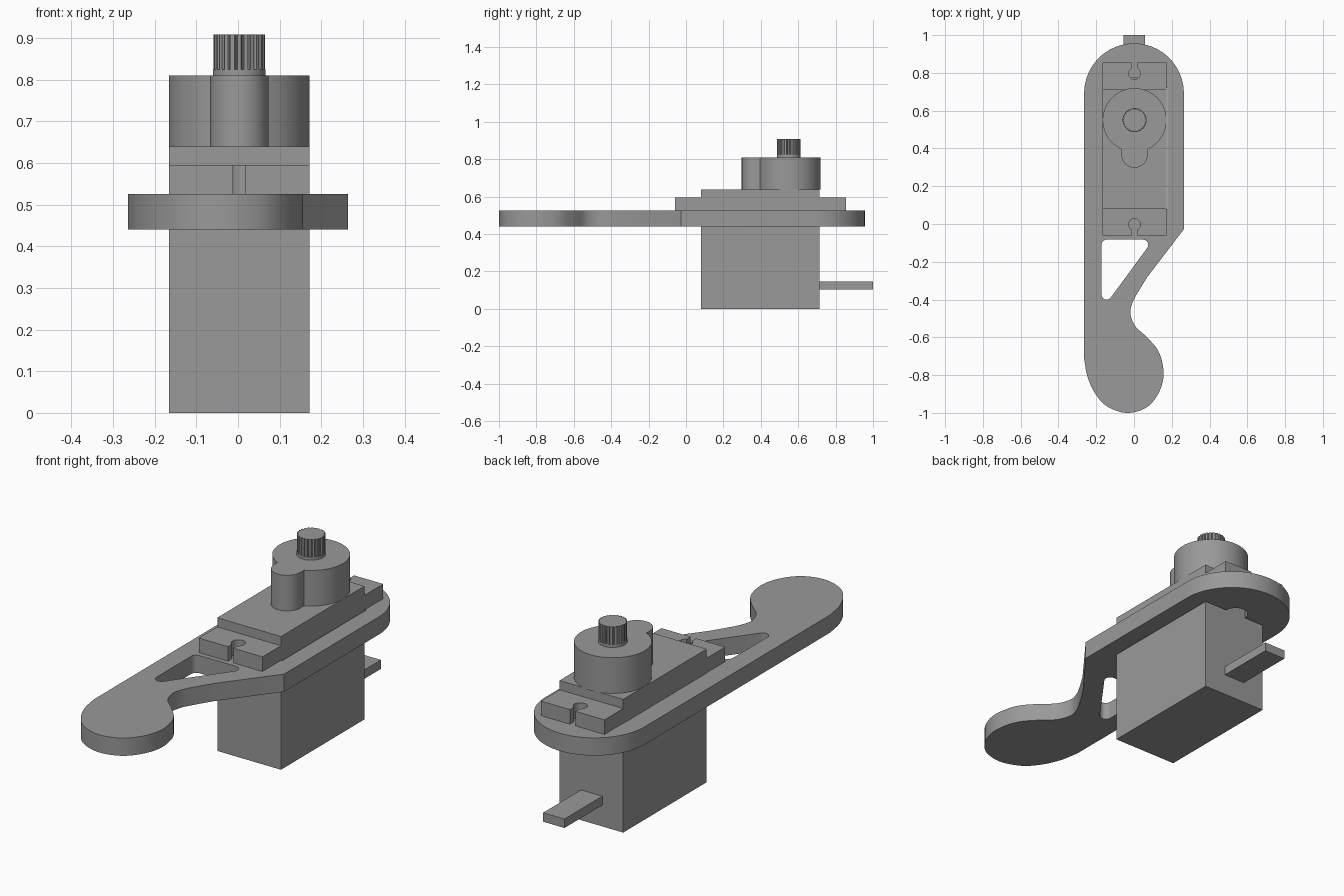
import bpy, bmesh
from math import sin, cos, pi, radians, degrees, tan, acos
from mathutils import Vector

if "Cube" in bpy.data.objects:
    bpy.data.objects.remove(bpy.data.objects["Cube"])

CX = 0.003            # servo centre in x
X0, X1 = -0.166, 0.172
MID_Y = 0.3975        # mirror line of the two mounting ears

grey = bpy.data.materials.new("dark_grey")
grey.diffuse_color = (0.32, 0.32, 0.32, 1)
grey.use_nodes = True
grey.node_tree.nodes["Principled BSDF"].inputs["Base Color"].default_value = grey.diffuse_color


def arc(cx, cy, r, a0, a1, n):
    """Points on an arc, angles in degrees."""
    return [(cx + r * cos(radians(a0 + (a1 - a0) * i / n)),
             cy + r * sin(radians(a0 + (a1 - a0) * i / n))) for i in range(n + 1)]


def rect(x0, x1, y0, y1):
    return [(x0, y0), (x1, y0), (x1, y1), (x0, y1)]


def spline(pts, n=5):
    """Catmull-Rom curve through the points."""
    v = [Vector(p) for p in pts]
    v = [2 * v[0] - v[1]] + v + [2 * v[-1] - v[-2]]
    out = []
    for a, b, c, d in zip(v, v[1:], v[2:], v[3:]):
        for i in range(n):
            t = i / n
            out.append(tuple(0.5 * (2 * b + (c - a) * t + (2 * a - 5 * b + 4 * c - d) * t * t
                                    + (3 * b - a - 3 * c + d) * t ** 3)))
    return out + [tuple(v[-2])]


def rounded(pts, r, n=6):
    """Polygon with rounded corners."""
    out = []
    for i, p in enumerate(pts):
        p = Vector(p)
        a = (Vector(pts[i - 1]) - p).normalized()
        b = (Vector(pts[(i + 1) % len(pts)]) - p).normalized()
        half = acos(a.dot(b)) / 2
        c = p + (a + b).normalized() * r / sin(half)
        t0 = (p + a * r / tan(half) - c).normalized()
        t1 = (p + b * r / tan(half) - c).normalized()
        out += [tuple(c + t0.slerp(t1, k / n).normalized() * r) for k in range(n + 1)]
    return out


def extrude(name, loops, z0, z1, smooth=True):
    """Solid from an outline (first loop) and holes (other loops)."""
    bm = bmesh.new()
    edges = []
    for loop in loops:
        vs = [bm.verts.new((x, y, z0)) for x, y in loop]
        edges += [bm.edges.new((vs[i - 1], vs[i])) for i in range(len(vs))]
    if len(loops) == 1:
        bm.faces.new(vs)
    else:
        bmesh.ops.triangle_fill(bm, use_beauty=True, edges=edges)
    res = bmesh.ops.extrude_face_region(bm, geom=bm.faces[:])
    top = [g for g in res["geom"] if isinstance(g, bmesh.types.BMVert)]
    bmesh.ops.translate(bm, verts=top, vec=(0, 0, z1 - z0))
    bmesh.ops.recalc_face_normals(bm, faces=bm.faces[:])
    mesh = bpy.data.meshes.new(name)
    bm.to_mesh(mesh)
    bm.free()
    mesh.materials.append(grey)
    ob = bpy.data.objects.new(name, mesh)
    bpy.context.collection.objects.link(ob)
    if smooth:
        bpy.ops.object.select_all(action='DESELECT')
        ob.select_set(True)
        bpy.context.view_layer.objects.active = ob
        bpy.ops.object.shade_smooth_by_angle(angle=radians(25))
    return ob


# Arm plate: round end, straight sides, curved neck and rounded paddle
paddle = spline([(0.071, -0.28), (0.013, -0.375), (-0.011, -0.426), (-0.019, -0.475),
                 (0.006, -0.54), (0.066, -0.597), (0.124, -0.664), (0.15, -0.735),
                 (0.155, -0.82), (0.124, -0.907), (0.06, -0.975), (-0.04, -1.0),
                 (-0.14, -0.967), (-0.204, -0.9), (-0.246, -0.81), (-0.264, -0.715)])
outline = arc(0, 0.692, 0.264, 180, 0, 36) + [(0.264, -0.028)] + paddle
opening = [(-0.168, 0.08), (0.178, 0.08), (0.178, 0.72)] \
    + arc(0, 0.72, 0.055, 0, 180, 14) + [(-0.168, 0.72)]
window = rounded([(-0.172, -0.083), (0.102, -0.083), (-0.172, -0.456)], 0.027)
extrude("arm_plate", [outline, opening, window], 0.44, 0.525)

# Servo case
extrude("servo_case", [rect(X0, X1, 0.08, 0.713)], 0, 0.639, False)

# Mounting ears with keyhole screw slots, mirrored front to back
key = arc(CX, 0.797, 0.031, 62, -242, 20)
ear = [(X0, 0.713), (X1, 0.713), (X1, 0.855), (key[0][0], 0.855)] + key \
    + [(key[-1][0], 0.855), (X0, 0.855)]
extrude("rear_ear", [ear], 0.525, 0.595)
extrude("front_ear", [[(x, 2 * MID_Y - y) for x, y in ear]], 0.525, 0.595)

# Gear housing: large round boss with a smaller lobe in front
R, r, GY = 0.169, 0.07, 0.55
a = degrees(acos(r / R))
housing = arc(CX, GY, R, -a, 180 + a, 56) + arc(CX, 0.368, r, 180, 360, 24)
extrude("gear_housing", [housing], 0.639, 0.81)

# Output shaft: plain collar and toothed spline
extrude("shaft_collar", [arc(CX, GY, 0.0635, 0, 352.5, 47)], 0.81, 0.824)
TEETH = 24
teeth = []
for i in range(TEETH):
    for f, rad in ((-0.28, 0.0625), (0.28, 0.0625), (0.42, 0.057), (0.58, 0.057)):
        t = 2 * pi * (i + f) / TEETH
        teeth.append((CX + rad * cos(t), GY + rad * sin(t)))
extrude("shaft_spline", [teeth], 0.824, 0.908, False)

# Cable leaving the rear of the case
extrude("cable", [rect(-0.055, 0.058, 0.713, 1.0)], 0.102, 0.145, False)
